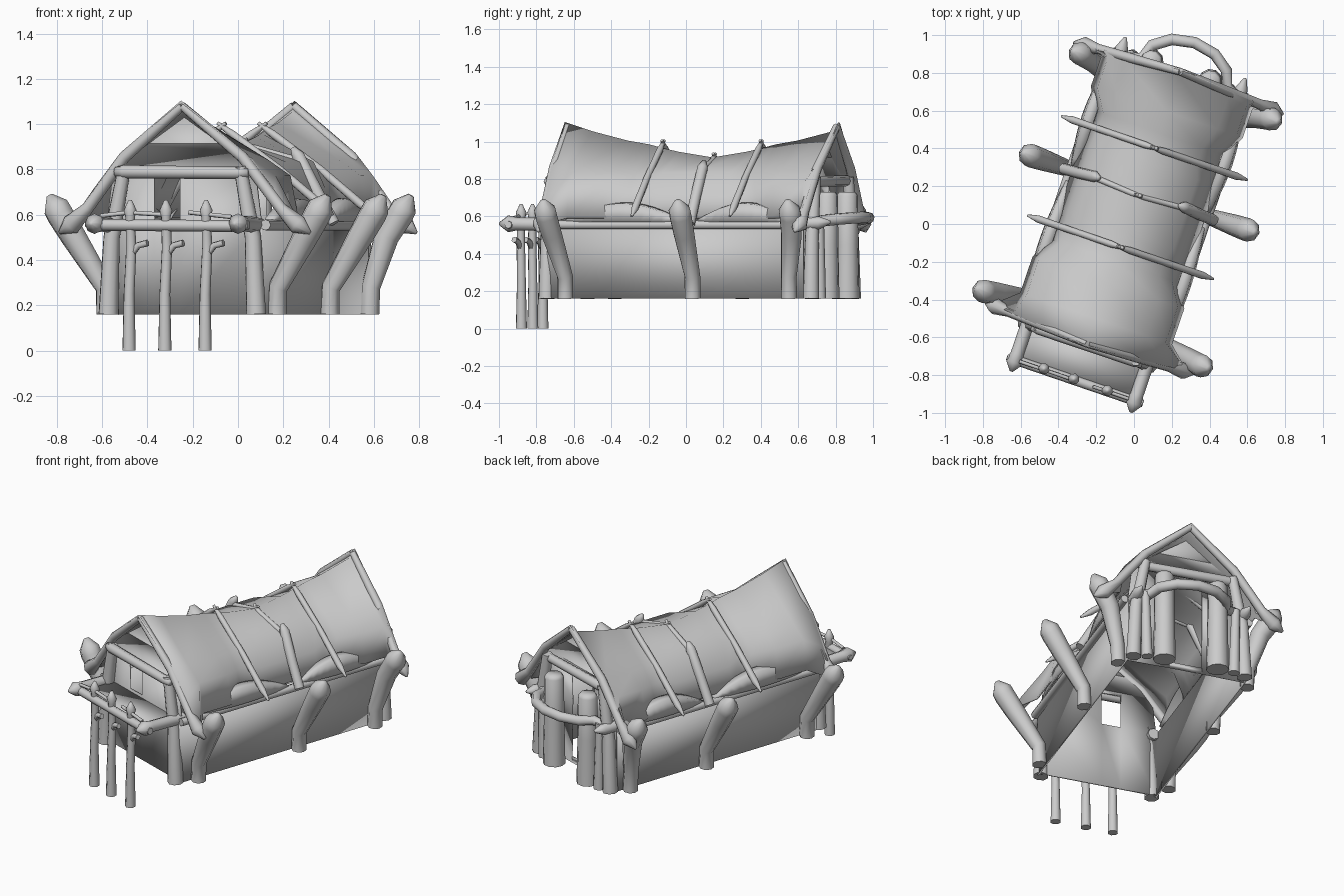
import bpy, bmesh, math
from mathutils import Vector, Matrix

cube = bpy.data.objects.get("Cube")
if cube:
    bpy.data.objects.remove(cube, do_unlink=True)

# One plain grey; the house is built straight, then turned on its plot
mat = bpy.data.materials.new("plain_grey")
mat.use_nodes = True
mat.diffuse_color = (0.6, 0.6, 0.6, 1)
mat.node_tree.nodes["Principled BSDF"].inputs["Base Color"].default_value = (0.6, 0.6, 0.6, 1)
PLOT = Matrix.Translation((0, 0.085, 0)) @ Matrix.Rotation(math.radians(-18.9), 4, "Z")
SIDES = (("left", 1), ("right", -1))


def finish(name, bm, thickness=0):
    bmesh.ops.recalc_face_normals(bm, faces=bm.faces)
    mesh = bpy.data.meshes.new(name)
    bm.to_mesh(mesh)
    bm.free()
    ob = bpy.data.objects.new(name, mesh)
    bpy.context.collection.objects.link(ob)
    mesh.materials.append(mat)
    ob.matrix_world = PLOT
    if thickness:
        mod = ob.modifiers.new("thickness", "SOLIDIFY")
        mod.thickness = thickness
        mod.offset = 0
    bpy.ops.object.select_all(action="DESELECT")
    ob.select_set(True)
    bpy.context.view_layer.objects.active = ob
    bpy.ops.object.shade_smooth_by_angle(angle=math.radians(80))
    return ob


def log(name, path, sides=8):
    """Tapered timber through (x, y, z, radius) points."""
    bm = bmesh.new()
    pts = [Vector(p[:3]) for p in path]
    rings = []
    side = None
    for i, p in enumerate(pts):
        d = (pts[min(i + 1, len(pts) - 1)] - pts[max(i - 1, 0)]).normalized()
        if side is None:
            side = d.orthogonal()
        side = (side - d * side.dot(d)).normalized()
        up = d.cross(side)
        rings.append([bm.verts.new(p + path[i][3] * (math.cos(a) * side + math.sin(a) * up))
                      for a in (math.tau * k / sides for k in range(sides))])
    for a, b in zip(rings, rings[1:]):
        for k in range(sides):
            n = (k + 1) % sides
            bm.faces.new((a[k], a[n], b[n], b[k]))
    bm.faces.new(rings[0])
    bm.faces.new(rings[-1])
    return finish(name, bm)


def sheet(name, polys, thickness=0.01):
    bm = bmesh.new()
    for poly in polys:
        bm.faces.new([bm.verts.new(p) for p in poly])
    bmesh.ops.remove_doubles(bm, verts=bm.verts, dist=0.0005)
    return finish(name, bm, thickness)


def loft(name, rows):
    polys = []
    for a, b in zip(rows, rows[1:]):
        for k in range(len(a) - 1):
            polys.append((a[k], a[k + 1], b[k + 1], b[k]))
    return sheet(name, polys)


def gable(name, y, x0, x1, z0, z1):
    """End wall with a doorway cut out."""
    w, knee = 0.36, 0.8
    cols = [-w, x0, x1, w]
    polys = []
    for a, b in zip(cols, cols[1:]):
        spans = [(0.16, z0), (z1, knee)] if a == x0 else [(0.16, 0.57), (0.57, knee)]
        for lo, hi in spans:
            ta, tb = [c * 0.92 if abs(c) == w and hi == knee else c for c in (a, b)]
            polys.append(((a, y, lo), (b, y, lo), (tb, y, hi), (ta, y, hi)))
    polys.append(((-w * 0.92, y, knee), (w * 0.92, y, knee), (0, y, 1.03)))
    sheet(name, polys)


# Saddle-backed roof: y, ridge height, then knee, hip and eave across
END = ((0.29, 0.87), (0.42, 0.71), (0.54, 0.55))
DORMER = ((0.28, 0.84), (0.385, 0.77), (0.42, 0.59))
JOIN = ((0.24, 0.82), (0.31, 0.74), (0.37, 0.59))
MIDDLE = ((0.265, 0.83), (0.32, 0.71), (0.37, 0.59))
stations = [(-0.777, 1.1, END), (-0.62, 1.05, DORMER), (-0.42, 1.0, DORMER), (-0.3, 0.98, JOIN),
            (-0.2, 0.955, JOIN), (-0.13, 0.94, MIDDLE), (0.06, 0.91, MIDDLE)]
stations += [(0.12 - y if y > -0.7 else 0.777, r, p) for y, r, p in stations[-2::-1]]
rows = []
for y, ridge, profile in stations:
    drop = 0.055 * abs(y) / y if abs(y) > 0.7 else 0
    half = [(x, y - drop * x / 0.6, z) for x, z in profile[::-1]] + [(0, y, ridge)]
    rows.append(half + [(-x, v, z) for x, v, z in half[-2::-1]])
loft("roof", rows)

# Gable barge timbers tucked under the roof edge, with flared, pointed feet
for end, s in (("front", -1), ("back", 1)):
    for side, m in SIDES:
        log(f"{end}_{side}_barge", [(0, s * 0.762, 1.08, 0.02), (m * 0.275, s * 0.745, 0.855, 0.026),
            (m * 0.45, s * 0.735, 0.63, 0.027), (m * 0.53, s * 0.73, 0.555, 0.045),
            (m * 0.585, s * 0.725, 0.52, 0.008)])

# Rafters lying over the middle of the roof
for k, y in enumerate((-0.22, 0.335)):
    for side, m in SIDES:
        log(f"rafter_{k}_{side}", [(-m * 0.02, y, 1.005, 0.008), (m * 0.05, y, 0.955, 0.018),
            (m * 0.27, y, 0.8, 0.018), (m * 0.46, y, 0.645, 0.02), (m * 0.52, y, 0.6, 0.006)])
for side, m in SIDES:
    log(f"middle_rafter_{side}", [(m * 0.42, 0.075, 0.56, 0.03), (m * 0.34, 0.08, 0.7, 0.03),
        (m * 0.25, 0.09, 0.86, 0.03), (m * 0.225, 0.09, 0.895, 0.012)])
    log(f"middle_ridge_tie_{side}", [(-m * 0.02, 0.07, 0.935, 0.008), (m * 0.03, 0.07, 0.9, 0.016),
                                     (m * 0.25, 0.085, 0.84, 0.016)])

# Long walls, their top beams, arched panels and leaning buttresses
for side, m in SIDES:
    x = m * 0.365
    loft(f"{side}_wall", [[(x, y, z) for z in (0.16, 0.57)] for y in (-0.75, 0.7)])
    log(f"{side}_wall_beam", [(m * 0.385, -0.75, 0.555, 0.024), (m * 0.385, 0.7, 0.555, 0.024)])
    for k, (y0, y1) in enumerate(((-0.65, 0.02), (0.1, 0.65))):
        arch = []
        for i in range(13):
            t = i / 12
            h = math.sin(math.pi * t)
            y = y0 + (y1 - y0) * t
            arch.append([(m * (0.385 + 0.03 * h), y, 0.57), (m * (0.385 + 0.02 * h), y, 0.575 + 0.09 * h),
                         (m * 0.35, y, 0.58 + 0.09 * h)])
        loft(f"{side}_arch_{k}", arch)
    for k, (y, lean, tip) in enumerate(((-0.635, -0.04, 0.61), (0.085, 0, 0.61), (0.63, 0.05, 0.535))):
        log(f"{side}_buttress_{k}", [(m * 0.4, y, 0.16, 0.044), (m * 0.405, y, 0.28, 0.044),
            (m * (tip - 0.07), y + lean * 0.7, 0.5, 0.058), (m * (tip - 0.01), y + lean, 0.6, 0.062),
            (m * (tip + 0.01), y + lean, 0.635, 0.06), (m * (tip + 0.04), y + lean, 0.685, 0.015)])

# End walls with doorways, corner posts and lintels
gable("front_wall", -0.73, -0.14, -0.02, 0.57, 0.78)
gable("back_wall", 0.68, -0.1, 0.1, 0.2, 0.72)
for end, y in (("front", -0.76), ("back", 0.735)):
    for side, m in SIDES:
        log(f"{end}_{side}_corner_post", [(m * 0.345, y, 0.16, 0.046), (m * 0.33, y, 0.5, 0.038),
                                          (m * 0.27, y, 0.81, 0.03)])
    log(f"{end}_lintel", [(-0.31, y - 0.01, 0.79, 0.02), (-0.27, y - 0.01, 0.79, 0.03),
                          (0.27, y - 0.01, 0.785, 0.027), (0.31, y - 0.01, 0.785, 0.018)])

# Front balcony
sheet("balcony_floor", [[(-0.33, -0.73, 0.55), (0.33, -0.73, 0.55), (0.33, -0.97, 0.55), (-0.33, -0.97, 0.55)]])
for side, m in SIDES:
    log(f"balcony_{side}_beam", [(m * 0.335, -0.7, 0.555, 0.035), (m * 0.335, -0.93, 0.56, 0.035),
                                 (m * 0.335, -0.98, 0.56, 0.045), (m * 0.335, -1.03, 0.56, 0.008)])
log("balcony_front_beam", [(-0.38, -0.965, 0.56, 0.015), (-0.3, -0.965, 0.555, 0.026),
                           (0.3, -0.965, 0.55, 0.026), (0.38, -0.965, 0.555, 0.02)])
for k, x in enumerate((-0.18, -0.013, 0.175)):
    log(f"balcony_post_{k}", [(x, -0.96, 0, 0.031), (x, -0.96, 0.25, 0.025), (x + 0.01, -0.96, 0.45, 0.024),
        (x + 0.005, -0.96, 0.59, 0.022), (x + 0.005, -0.96, 0.62, 0.03), (x + 0.005, -0.96, 0.665, 0.008)])
    log(f"post_peg_{k}", [(x, -0.96, 0.41, 0.015), (x + 0.045, -0.965, 0.465, 0.016),
                          (x + 0.09, -0.97, 0.475, 0.016)], 6)
log("balcony_handrail", [(-0.31, -0.965, 0.595, 0.01), (-0.18, -0.965, 0.61, 0.01), (-0.013, -0.965, 0.6, 0.01)], 6)
log("balcony_short_rail", [(0.1, -0.965, 0.61, 0.01), (0.3, -0.965, 0.59, 0.01)], 6)

# Back columns and the bent rail round them
for side, m in SIDES:
    log(f"back_{side}_column", [(m * 0.165, 0.765, 0.16, 0.066), (m * 0.165, 0.765, 0.45, 0.06),
                                (m * 0.165, 0.765, 0.71, 0.058), (m * 0.165, 0.765, 0.73, 0.045)], 10)
    log(f"back_{side}_thin_post", [(m * 0.27, 0.76, 0.16, 0.034), (m * 0.28, 0.76, 0.58, 0.026)])
    log(f"back_{side}_rail_beam", [(m * 0.33, 0.66, 0.56, 0.034), (m * 0.335, 0.78, 0.565, 0.034),
                                   (m * 0.335, 0.84, 0.57, 0.008)])
bend = [(0.02 - 0.24 * math.cos(a), 0.76 + 0.172 * math.sin(a), 0.575 + 0.02 * math.sin(a), 0.031)
        for a in (math.pi * i / 6 for i in range(7))]
log("back_bent_rail", [(-0.33, 0.74, 0.57, 0.024)] + bend + [(0.34, 0.74, 0.57, 0.024)])
